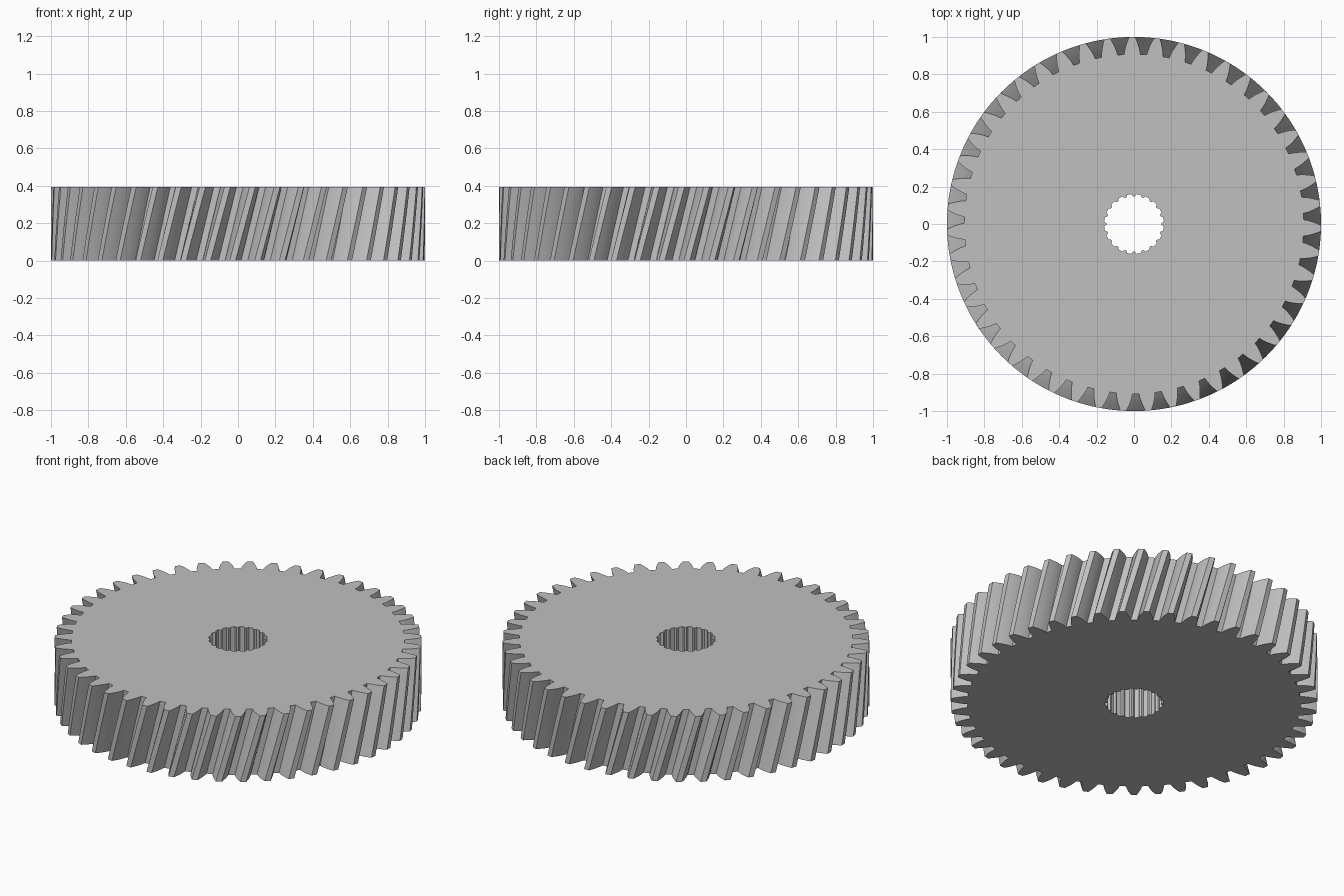
import bpy, bmesh
from math import cos, sin, tan, acos, pi, radians

cube = bpy.data.objects.get("Cube")
if cube:
    bpy.data.objects.remove(cube, do_unlink=True)

TEETH = 47
TIP_R, ROOT_R = 1.0, 0.908
PITCH_R = TEETH / (TEETH + 2)
BASE_R = PITCH_R * cos(radians(20))
HEIGHT = 0.395
TWIST = radians(6.1)
PHASE = radians(90.6)      # a tooth centre on the top face
LAYERS = 8
SPLINES = 20
BORE_R, SPLINE_R = 0.16, 0.148


def involute(a):
    return tan(a) - a


def half_angle(r):
    """Half the angular thickness of a tooth at radius r."""
    pressure = acos(min(1.0, BASE_R / r))
    return pi / (2 * TEETH) + involute(radians(20)) - involute(pressure)


def repeat_profile(flank, count, phase):
    """Mirror a (radius, half angle) flank and repeat it around the axis."""
    one = [(r, -a) for r, a in flank] + [(r, a) for r, a in reversed(flank)]
    return [(r, a + phase + 2 * pi * i / count)
            for i in range(count) for r, a in one]


def sweep(bm, profile, twist, layers):
    """Sweep a polar profile upward with a twist; return bottom and top rings."""
    rings = []
    for k in range(layers + 1):
        t = k / layers
        turn = twist * (t - 1)
        rings.append([bm.verts.new((r * cos(a + turn), r * sin(a + turn), HEIGHT * t))
                      for r, a in profile])
    n = len(profile)
    for low, high in zip(rings, rings[1:]):
        for i in range(n):
            j = (i + 1) % n
            bm.faces.new((low[i], low[j], high[j], high[i]))
    return rings[0], rings[-1]


def ring_edges(bm, ring):
    return [bm.edges.get((v, ring[(i + 1) % len(ring)])) for i, v in enumerate(ring)]


# Helical teeth and straight splined bore
steps = 4
radii = [ROOT_R + (TIP_R - ROOT_R) * i / steps for i in range(steps + 1)]
tooth = [(r, half_angle(r)) for r in radii]
pitch = 2 * pi / SPLINES
spline = [(BORE_R, pitch * 0.25), (SPLINE_R, pitch * 0.1)]

bm = bmesh.new()
outer = sweep(bm, repeat_profile(tooth, TEETH, PHASE), TWIST, LAYERS)
inner = sweep(bm, repeat_profile(spline, SPLINES, 0), 0, 1)

# Flat end faces between the teeth and the bore
for out_ring, in_ring, up in zip(outer, inner, (-1, 1)):
    bmesh.ops.triangle_fill(bm, use_beauty=True, normal=(0, 0, up),
                            edges=ring_edges(bm, out_ring) + ring_edges(bm, in_ring))
bmesh.ops.recalc_face_normals(bm, faces=bm.faces)

mesh = bpy.data.meshes.new("helical_gear")
bm.to_mesh(mesh)
bm.free()
gear = bpy.data.objects.new("helical_gear", mesh)
bpy.context.collection.objects.link(gear)

# Plain grey metal
grey = bpy.data.materials.new("grey_metal")
grey.use_nodes = True
colour = (0.53, 0.53, 0.53, 1)
grey.diffuse_color = colour
grey.node_tree.nodes["Principled BSDF"].inputs["Base Color"].default_value = colour
mesh.materials.append(grey)

bpy.ops.object.select_all(action="DESELECT")
gear.select_set(True)
bpy.context.view_layer.objects.active = gear
bpy.ops.object.shade_smooth_by_angle(angle=radians(25))
